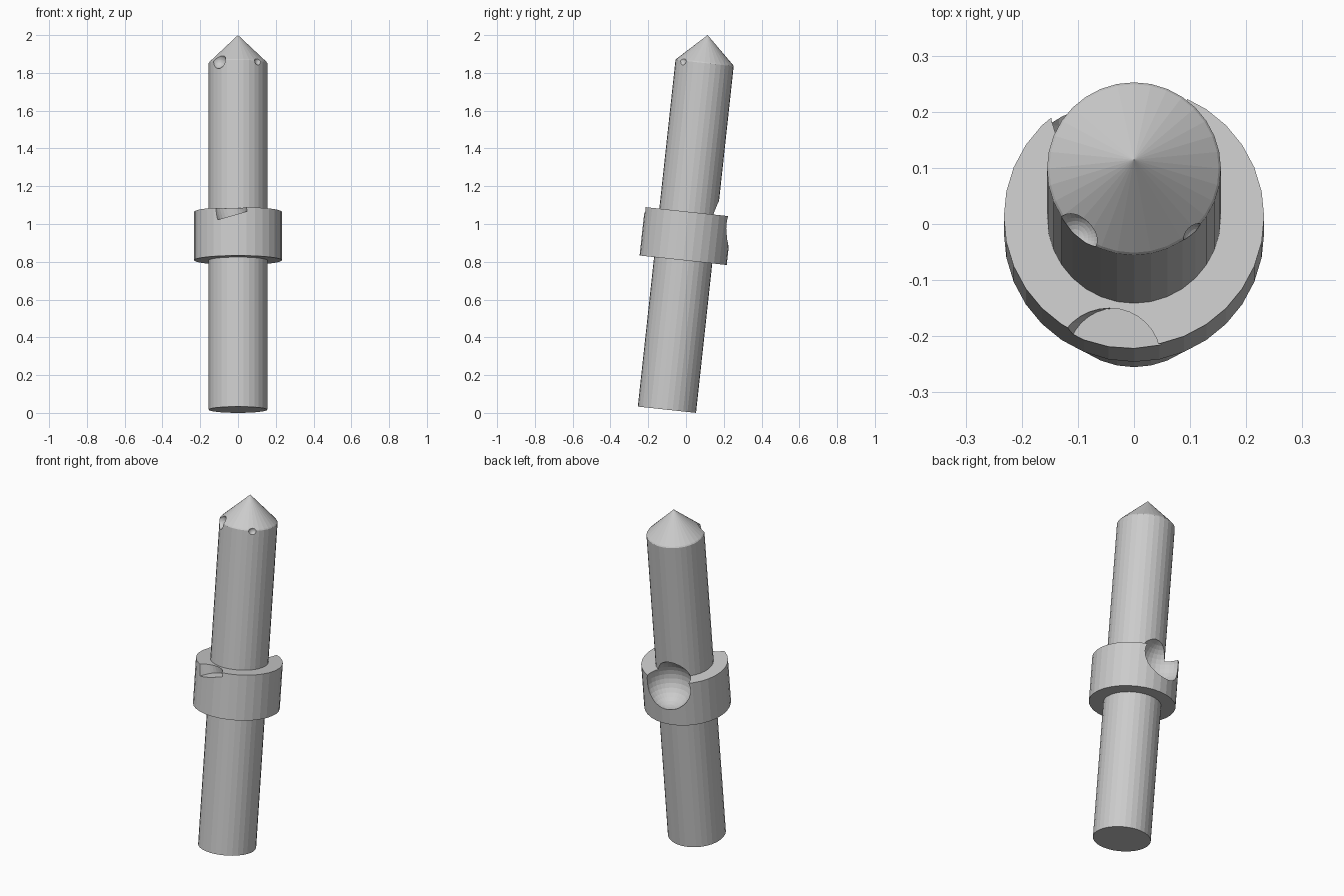
import bpy, bmesh, math
from mathutils import Matrix, Vector

if "Cube" in bpy.data.objects:
    bpy.data.objects.remove(bpy.data.objects["Cube"])

TILT = math.radians(6.2)
FRAME = Matrix.Translation((0, -0.101, 0.0168)) @ Matrix.Rotation(-TILT, 4, 'X')
SEG = 32

def add_object(name, bm):
    bmesh.ops.recalc_face_normals(bm, faces=bm.faces)
    me = bpy.data.meshes.new(name)
    bm.to_mesh(me)
    bm.free()
    ob = bpy.data.objects.new(name, me)
    bpy.context.collection.objects.link(ob)
    return ob

def lathe(name, profile):
    bm = bmesh.new()
    rings = []
    for r, z in profile:
        if r == 0:
            rings.append([bm.verts.new((0, 0, z))] * SEG)
        else:
            rings.append([bm.verts.new((r * math.cos(2 * math.pi * i / SEG),
                                        r * math.sin(2 * math.pi * i / SEG), z))
                          for i in range(SEG)])
    for a, b in zip(rings, rings[1:]):
        for i in range(SEG):
            j = (i + 1) % SEG
            bm.faces.new(list(dict.fromkeys((a[i], a[j], b[j], b[i]))))
    return add_object(name, bm)

def cut(target, cutter):
    cutter.hide_render = True
    cutter.display_type = 'WIRE'
    mod = target.modifiers.new(cutter.name, 'BOOLEAN')
    mod.operation = 'DIFFERENCE'
    mod.solver = 'EXACT'
    mod.object = cutter

def ball_cutter(name, centre, r):
    bm = bmesh.new()
    bmesh.ops.create_uvsphere(bm, u_segments=32, v_segments=16, radius=r)
    ob = add_object(name, bm)
    ob.matrix_world = FRAME @ Matrix.Translation(centre)
    return ob

# Tilted shaft with collar and pointed tip
shaft = lathe("collared_shaft", [
    (0, 0), (0.155, 0), (0.155, 0.796), (0.232, 0.796), (0.232, 1.054),
    (0.155, 1.054), (0.155, 1.846), (0.151, 1.852), (0, 1.995)])
shaft.matrix_world = FRAME

# Round hollow at the back of the collar, and chips on the tip rim
cut(shaft, ball_cutter("collar_hollow", (-0.027, 0.197, 1.012), 0.13))
cut(shaft, ball_cutter("left_rim_chip", (-0.105, -0.12, 1.846), 0.042))
cut(shaft, ball_cutter("right_rim_chip", (0.113, -0.123, 1.845), 0.025))

# Sloping flat-floored notch at the front of the collar
bm = bmesh.new()
bmesh.ops.create_cone(bm, cap_ends=True, segments=SEG, radius1=0.09, radius2=0.09,
                      depth=0.3, matrix=Matrix.Translation((0, 0, 0.15)))
notch = add_object("collar_notch", bm)
notch.matrix_world = (Matrix.Translation((-0.033, -0.24, 1.044))
                      @ Matrix.Rotation(-math.radians(16), 4, 'Y'))
cut(shaft, notch)
